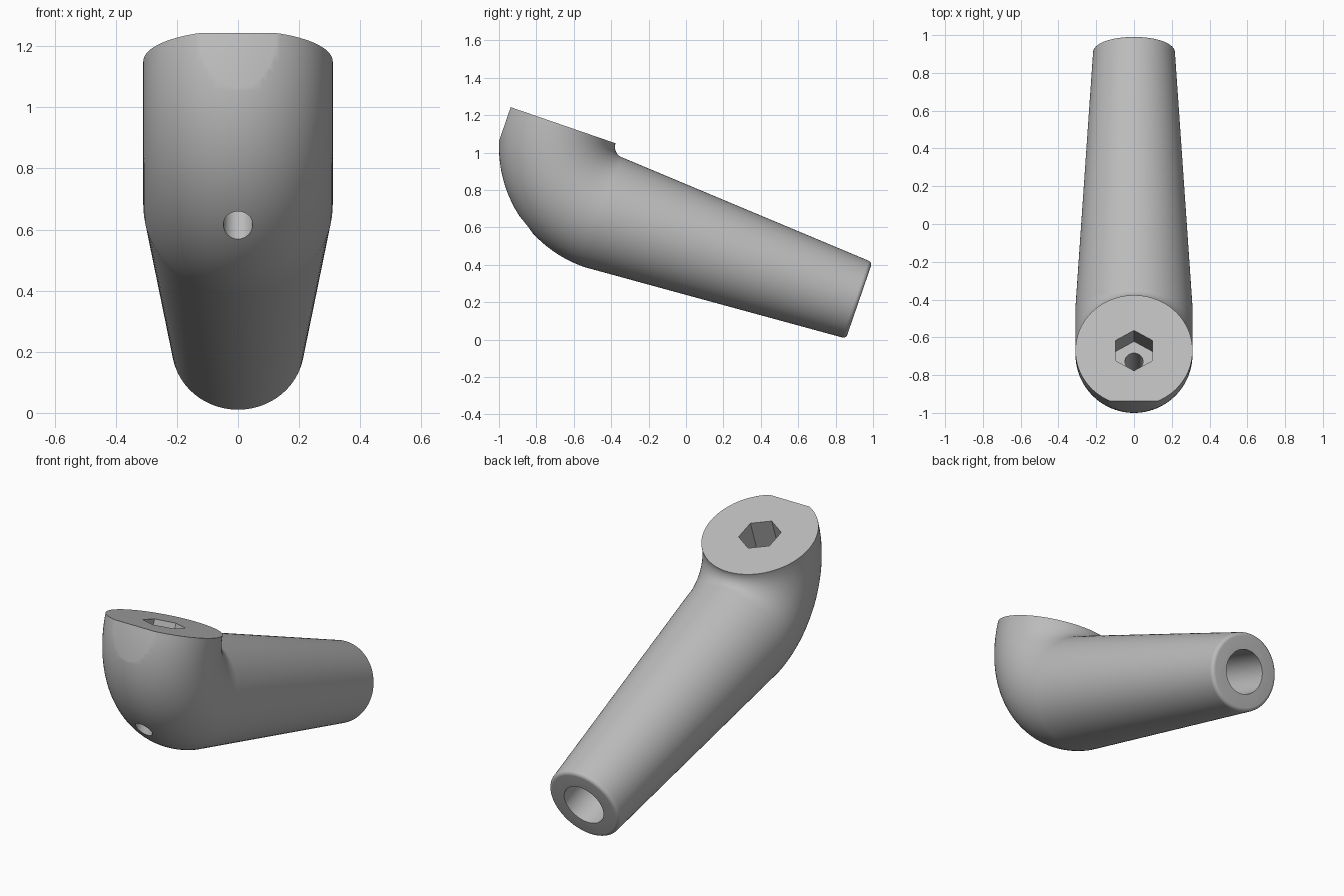
import bpy, bmesh, math
from mathutils import Matrix, Vector

cube = bpy.data.objects.get("Cube")
if cube:
    bpy.data.objects.remove(cube, do_unlink=True)

TILT = Matrix.Translation((0, -0.32, 1.03)) @ Matrix.Rotation(math.radians(-19), 4, 'X')
HEAD_R, TIP_R, BEND_R, TIP_Y = 0.31, 0.217, 0.37, 1.445
SIDES = 96

grey = bpy.data.materials.new("plain grey")
grey.use_nodes = True
colour = (0.5, 0.5, 0.5, 1)
grey.diffuse_color = colour
grey.node_tree.nodes["Principled BSDF"].inputs["Base Color"].default_value = colour


def finish(name, bm):
    bmesh.ops.recalc_face_normals(bm, faces=bm.faces)
    mesh = bpy.data.meshes.new(name)
    bm.to_mesh(mesh)
    bm.free()
    mesh.materials.append(grey)
    obj = bpy.data.objects.new(name, mesh)
    bpy.context.collection.objects.link(obj)
    obj.matrix_world = TILT
    return obj


def ring(bm, centre, across, radius):
    """Circle spanned by x and the 'across' direction."""
    steps = [2 * math.pi * i / SIDES for i in range(SIDES)]
    return [bm.verts.new(centre + Vector((math.cos(a) * radius, 0, 0))
                         + across * math.sin(a) * radius) for a in steps]


def cylinder(name, radius, sides, start, end, axis):
    """Cutter between two positions along the head (Z) or handle (Y) axis."""
    bm = bmesh.new()
    bmesh.ops.create_cone(bm, cap_ends=True, segments=sides, radius1=radius,
                          radius2=radius, depth=end - start)
    middle = (start + end) / 2
    if axis == 'Y':
        place = Matrix.Translation((0, middle, -BEND_R)) @ Matrix.Rotation(math.pi / 2, 4, 'X')
    else:
        place = Matrix.Translation((0, -BEND_R, middle))
    bmesh.ops.transform(bm, matrix=place, verts=bm.verts)
    return finish(name, bm)


def cut(target, cutter):
    cutter.hide_render = True
    mod = target.modifiers.new(cutter.name, 'BOOLEAN')
    mod.operation, mod.solver, mod.object = 'DIFFERENCE', 'EXACT', cutter
    bpy.context.view_layer.objects.active = target
    bpy.ops.object.modifier_apply(modifier=mod.name)
    bpy.data.objects.remove(cutter, do_unlink=True)


# Body: a quarter-turn elbow that runs into a tapered handle
bm = bmesh.new()
rings = []
ELBOW_STEPS = 32
for i in range(ELBOW_STEPS + 1):
    a = math.pi / 2 * i / ELBOW_STEPS
    out = Vector((0, -math.cos(a), -math.sin(a)))
    rings.append(ring(bm, out * BEND_R, out, HEAD_R))

# Handle tip with a rounded rim
FILLET = 0.022
down = Vector((0, 0, -1))
for i in range(7):
    a = math.pi / 2 * i / 6
    y = TIP_Y - FILLET + FILLET * math.sin(a)
    rings.append(ring(bm, Vector((0, y, -BEND_R)), down, TIP_R - FILLET + FILLET * math.cos(a)))

for r0, r1 in zip(rings, rings[1:]):
    for i in range(SIDES):
        j = (i + 1) % SIDES
        bm.faces.new((r0[i], r0[j], r1[j], r1[i]))
bm.faces.new(rings[0])
bm.faces.new(rings[-1])
body = finish("elbow_handle", bm)

# Flat on the front of the head
bm = bmesh.new()
bmesh.ops.create_cube(bm, size=1)
bmesh.ops.translate(bm, verts=bm.verts, vec=(0, -1.153, 0))
cut(body, finish("front_flat", bm))

# Hexagonal socket, bolt hole below it, and the bore in the handle tip
cut(body, cylinder("hex_socket", 0.113, 6, -0.18, 0.1, 'Z'))
cut(body, cylinder("bolt_hole", 0.048, 40, -0.9, -0.1, 'Z'))
cut(body, cylinder("handle_bore", 0.122, 48, 0.45, 1.6, 'Y'))

bpy.ops.object.select_all(action='DESELECT')
body.select_set(True)
bpy.context.view_layer.objects.active = body
bpy.ops.object.shade_smooth_by_angle(angle=math.radians(30))
